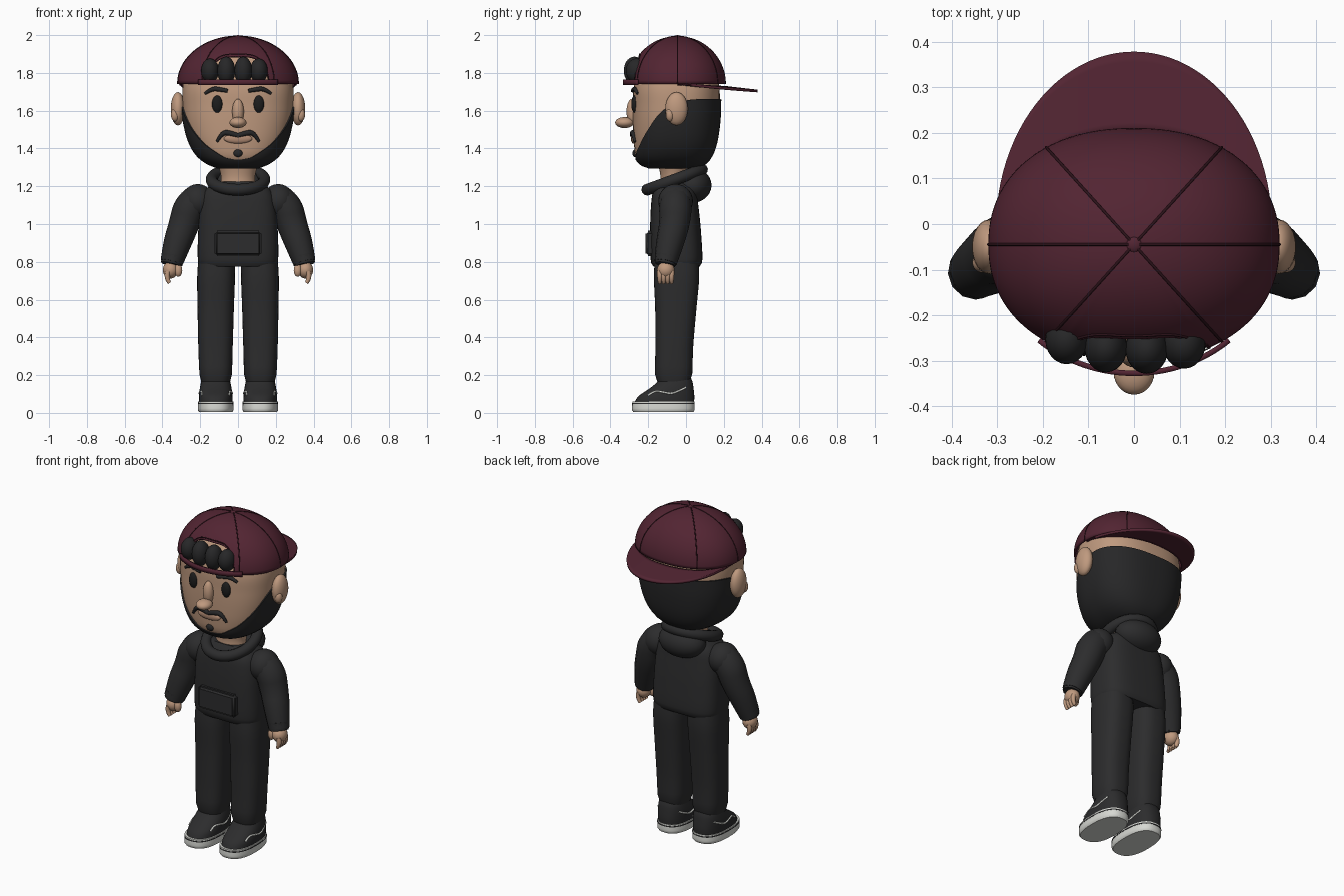
import bpy, bmesh
from math import sin, cos, pi, radians, sqrt, copysign

cube = bpy.data.objects.get("Cube")
if cube:
    bpy.data.objects.remove(cube, do_unlink=True)


def material(name, rgb, rough=0.7):
    m = bpy.data.materials.new(name)
    m.use_nodes = True
    m.diffuse_color = (*rgb, 1)
    node = m.node_tree.nodes["Principled BSDF"]
    node.inputs["Base Color"].default_value = (*rgb, 1)
    node.inputs["Roughness"].default_value = rough
    return m


SKIN = material("skin", (0.52, 0.32, 0.21))
LIP = material("lip", (0.46, 0.27, 0.18))
BLACK = material("black cloth", (0.025, 0.025, 0.026))
HAIR = material("dark hair", (0.02, 0.02, 0.021))
EYE = material("eye black", (0.012, 0.012, 0.012))
MAROON = material("maroon cap", (0.085, 0.018, 0.032))
SEAM = material("dark maroon seam", (0.025, 0.006, 0.01))
WHITE = material("white rubber", (0.68, 0.69, 0.65))


def finish(name, bm, mat, thick=0):
    bmesh.ops.recalc_face_normals(bm, faces=bm.faces)
    mesh = bpy.data.meshes.new(name)
    bm.to_mesh(mesh)
    bm.free()
    mesh.materials.append(mat)
    mesh.shade_smooth()
    mesh.set_sharp_from_angle(angle=radians(45))
    ob = bpy.data.objects.new(name, mesh)
    bpy.context.collection.objects.link(ob)
    if thick:
        mod = ob.modifiers.new("thickness", "SOLIDIFY")
        mod.thickness, mod.offset = thick, 0
    return ob


def patch(name, rows, mat, closed=False, caps=False, thick=0):
    """Skin a grid of points given row by row."""
    bm = bmesh.new()
    grid = [[bm.verts.new(p) for p in row] for row in rows]
    n = len(grid[0])
    for a, b in zip(grid, grid[1:]):
        for i in range(n if closed else n - 1):
            j = (i + 1) % n
            bm.faces.new((a[i], a[j], b[j], b[i]))
    if caps:
        bm.faces.new(grid[0])
        bm.faces.new(grid[-1])
    return finish(name, bm, mat, thick)


def blob(name, centre, size, mat):
    bm = bmesh.new()
    bmesh.ops.create_uvsphere(bm, u_segments=24, v_segments=14, radius=1)
    bmesh.ops.scale(bm, vec=size, verts=bm.verts)
    bmesh.ops.translate(bm, vec=centre, verts=bm.verts)
    return finish(name, bm, mat)


def tube(name, pts, radius, mat, radii=None, closed=False):
    cu = bpy.data.curves.new(name, "CURVE")
    cu.dimensions, cu.bevel_depth, cu.bevel_resolution = "3D", radius, 4
    cu.use_fill_caps, cu.resolution_u = True, 8
    sp = cu.splines.new("NURBS")
    sp.points.add(len(pts) - 1)
    for i, p in enumerate(pts):
        sp.points[i].co = (*p, 1)
        sp.points[i].radius = radii[i] if radii else 1
    sp.order_u, sp.use_endpoint_u, sp.use_cyclic_u = 3, not closed, closed
    cu.materials.append(mat)
    ob = bpy.data.objects.new(name, cu)
    bpy.context.collection.objects.link(ob)
    return ob


def spline(keys, t):
    """Smoothly interpolate rows of (t, values...)."""
    t = min(max(t, keys[0][0]), keys[-1][0])
    k = next(i for i in range(len(keys) - 1) if t <= keys[i + 1][0])
    a, b = keys[k], keys[k + 1]
    p, q = keys[max(k - 1, 0)], keys[min(k + 2, len(keys) - 1)]
    h = b[0] - a[0]
    u = (t - a[0]) / h
    out = []
    for i in range(1, len(a)):
        m0 = (b[i] - p[i]) / (b[0] - p[0]) * h
        m1 = (q[i] - a[i]) / (q[0] - a[0]) * h
        out.append((2*u**3 - 3*u*u + 1) * a[i] + (u**3 - 2*u*u + u) * m0
                   + (3*u*u - 2*u**3) * b[i] + (u**3 - u*u) * m1)
    return out


def around(cx, cy, rx, ry, z, phi, p=2.0):
    """Point on a rounded-square ring; phi is zero at the front."""
    s, c = sin(phi), cos(phi)
    return (cx + rx * copysign(abs(s) ** (2 / p), s),
            cy - ry * copysign(abs(c) ** (2 / p), c), z)


def turns(n):
    return [2 * pi * i / n for i in range(n)]


def loft(name, keys, mat, p=2.0, n=40, steps=16):
    zs = [keys[0][0] + (keys[-1][0] - keys[0][0]) * i / steps for i in range(steps + 1)]
    rows = [[around(*spline(keys, z), z, f, p) for f in turns(n)] for z in zs]
    return patch(name, rows, mat, closed=True, caps=True)


# Head: z, centre x, centre y, half width, half depth
HEAD = [(1.295, 0, -.065, .10, .125), (1.31, 0, -.07, .145, .16), (1.35, 0, -.068, .203, .195),
        (1.42, 0, -.06, .25, .215), (1.52, 0, -.054, .28, .226), (1.62, 0, -.051, .292, .229),
        (1.74, 0, -.05, .291, .224), (1.85, 0, -.045, .25, .18), (1.93, 0, -.045, .16, .11),
        (1.965, 0, -.045, .06, .05)]
HP = 2.5
loft("head", HEAD, SKIN, HP, 56, 36)


def face(x, z, out=0.0):
    """Point on the front of the face."""
    cx, cy, rx, ry = spline(HEAD, z)
    return (x, cy - ry * max(0, 1 - abs(x / rx) ** HP) ** (1 / HP) - out, z)


# Beard shell: its upper edge rises from the chin to behind the ears
EDGE = [(0, 1.34), (15, 1.353), (26, 1.383), (38, 1.42), (57, 1.505), (73, 1.585),
        (90, 1.64), (110, 1.66), (180, 1.66)]


def beard_point(phi, v, grow):
    deg = abs((phi * 180 / pi + 180) % 360 - 180)
    z = 1.293 + (spline(EDGE, deg)[0] - 1.293) * v
    cx, cy, rx, ry = spline(HEAD, z)
    return around(cx, cy, rx + grow, ry + grow, z, phi, HP)


beard = [[beard_point(f, i / 16, .008) for f in turns(96)] for i in range(17)]
beard.append([beard_point(f, 1, -.004) for f in turns(96)])
patch("beard", beard, HAIR, closed=True, caps=True)

# Face
blob("nose_bridge", (0, -.285, 1.595), (.031, .03, .068), SKIN)
blob("nose_tip", (0, -.325, 1.537), (.045, .05, .029), SKIN)
blob("lips", face(0, 1.452), (.075, .014, .026), LIP)
tube("mouth_line", [face(x, 1.452, .013 - abs(x) * .12) for x in (-.055, 0, .055)], .003, HAIR)
blob("chin_tuft", face(0, 1.375), (.024, .013, .02), HAIR)
for s, side in ((1, "left"), (-1, "right")):
    blob(side + "_eye", face(s * .11, 1.635), (.028, .018, .046), EYE)
    brow = [(.055, 1.705), (.09, 1.712), (.14, 1.718), (.175, 1.69)]
    tube(side + "_eyebrow", [face(s * x, z, .004) for x, z in brow], .012, HAIR, [.8, 1, 1, .6])
    tash = [(.0, 1.468), (.04, 1.482), (.085, 1.485), (.112, 1.435)]
    tube(side + "_moustache", [face(s * x, z, .006) for x, z in tash], .013, HAIR, [.9, 1.1, 1, .5])
    # Ears
    blob(side + "_ear", (s * .318, -.05, 1.61), (.038, .06, .088), SKIN)
    blob(side + "_ear_lobe", (s * .333, -.085, 1.578), (.022, .022, .035), SKIN)

# Cap worn backwards, with an arched opening over the forehead
ARCH = radians(29)


def dome(phi, a, grow=0.0):
    r = cos(a)
    return around(0, -.045, (.314 + grow) * r, (.25 + grow) * r, 1.742 + (.247 + grow) * sin(a), phi, 2.2)


def opening(phi):
    d = abs((phi + pi) % (2 * pi) - pi) / ARCH
    return .62 * sqrt(max(0, 1 - d ** 4))


def dome_row(v):
    return [dome(f, opening(f) + (1.565 - opening(f)) * v) for f in turns(144)]


patch("cap_dome", [dome_row(i / 22) for i in range(23)], MAROON, closed=True, thick=.012)
blob("cap_button", (0, -.045, 1.987), (.02, .02, .013), MAROON)
for i, deg in enumerate((35, 90, 145, 215, 270, 325)):
    tube(f"cap_seam_{i + 1}", [dome(radians(deg), a * 1.54 / 12, .006) for a in range(13)], .003, SEAM)
rim = [ARCH * (i / 20 - 1) for i in range(41)]
tube("cap_opening_seam", [dome(f, opening(f) + .05, .006) for f in rim], .003, SEAM)

# Strap across the opening and the peak at the back
strap = [[around(0, -.045, .312, .283, z, radians(d), 2.0) for d in range(-42, 43, 3)]
         for z in (1.737, 1.75, 1.765)]
patch("cap_strap", strap, MAROON, thick=.012)


def peak(t, v):
    inner = around(0, -.045, .306, .245, 0, t, 2.2)
    x, y = .303 * sin(t), -.01 - .388 * cos(t)
    x, y = inner[0] + (x - inner[0]) * v, inner[1] + (y - inner[1]) * v
    return (x, y, 1.75 - .115 * max(0, y + .02) - .1 * x * x)


arc = [pi / 2 + pi * i / 48 for i in range(49)]
patch("cap_peak", [[peak(t, i / 8) for t in arc] for i in range(9)], MAROON, thick=.014)

# Hair tufts showing through the opening
for i, x in enumerate((-.148, -.062, .028, .11)):
    blob(f"hair_tuft_{i + 1}", (x, -.275 + x * x, 1.812), (.047, .055, .064 + .01 * (i % 3 > 0)), HAIR)

# Neck, hooded top
loft("neck", [(1.18, 0, -.065, .095, .075), (1.25, 0, -.065, .09, .07), (1.33, 0, -.065, .11, .085)], SKIN)
loft("torso", [(.775, 0, -.05, .2, .122), (.80, 0, -.05, .212, .136), (.95, 0, -.055, .211, .135),
               (1.1, 0, -.06, .2, .125), (1.18, 0, -.06, .175, .112), (1.225, 0, -.06, .11, .08)],
     BLACK, 3.2, 48, 24)
blob("hood", (0, .035, 1.205), (.145, .1, .092), BLACK)
ring = [around(0, -.06, .145, .15, 1.235 - .055 * cos(f), f) for f in turns(12)]
tube("hood_collar", ring, .031, BLACK, closed=True)

# Front pocket
bm = bmesh.new()
bmesh.ops.create_cube(bm, size=1)
bmesh.ops.scale(bm, vec=(.25, .05, .135), verts=bm.verts)
bmesh.ops.translate(bm, vec=(0, -.19, .897), verts=bm.verts)
bmesh.ops.bevel(bm, geom=bm.edges[:], offset=.014, segments=3, affect="EDGES")
finish("front_pocket", bm, BLACK)

SHOE = [(.055, 0, -.115, .088, .158), (.09, 0, -.103, .088, .147), (.13, 0, -.076, .084, .116),
        (.165, 0, -.058, .077, .092), (.19, 0, -.056, .07, .08)]
LEG = [(.165, 0, -.066, .076, .086), (.18, 0, -.066, .084, .097), (.35, .001, -.062, .091, .1),
       (.55, 0, -.054, .096, .109), (.72, -.002, -.05, .1, .12), (.80, -.004, -.05, .097, .116)]

for s, side in ((1, "left"), (-1, "right")):
    # Arms and hands
    blob(side + "_shoulder", (s * .213, -.055, 1.122), (.085, .092, .09), BLACK)
    tube(side + "_sleeve", [(s * .2, -.055, 1.14), (s * .255, -.055, 1.10), (s * .285, -.06, 1.0),
                            (s * .325, -.088, .89), (s * .352, -.108, .795)],
         .08, BLACK, [1, 1.1, 1.0, .92, .74])
    tube(side + "_cuff", [(s * .343, -.102, .83), (s * .354, -.11, .785)], .062, BLACK, [1.02, .88])
    blob(side + "_palm", (s * .357, -.107, .757), (.041, .046, .045), SKIN)
    for i in range(4):
        y = -.139 + i * .021
        tube(f"{side}_finger_{i + 1}", [(s * .37, y, .75), (s * .382, y, .715), (s * .362, y, .688)],
             .013, SKIN, [1.1, 1.1, .7])
    blob(side + "_thumb", (s * .316, -.128, .755), (.021, .019, .034), SKIN)

    # Legs and shoes share the same centre line
    def placed(keys):
        return [(z, s * (.118 + cx), cy, rx, ry) for z, cx, cy, rx, ry in keys]
    loft(side + "_trouser_leg", placed(LEG), BLACK, 2.6)
    loft(side + "_shoe", placed(SHOE), BLACK, 2.4)
    sole = [(.004, 0, -.12, .088, .158), (.014, 0, -.12, .094, .165), (.06, 0, -.12, .093, .164)]
    loft(side + "_sole", placed(sole), WHITE, 2.5, 48, 6)
    loft(side + "_sole_stripe", placed([(.046, 0, -.12, .095, .166), (.052, 0, -.12, .095, .166)]),
         BLACK, 2.5, 48, 1)
    for e in (1, -1):
        wave = []
        for y, z in ((-.2, .092), (-.17, .115), (-.13, .112), (-.08, .1), (-.04, .115), (.0, .135)):
            cx, cy, rx, ry = spline(SHOE, z)
            x = rx * max(0, 1 - abs((y - cy) / ry) ** 2.4) ** (1 / 2.4)
            wave.append((s * .118 + e * x, y, z))
        tube(f"{side}_shoe_wave_{'outer' if e == s else 'inner'}", wave, .005, WHITE)
